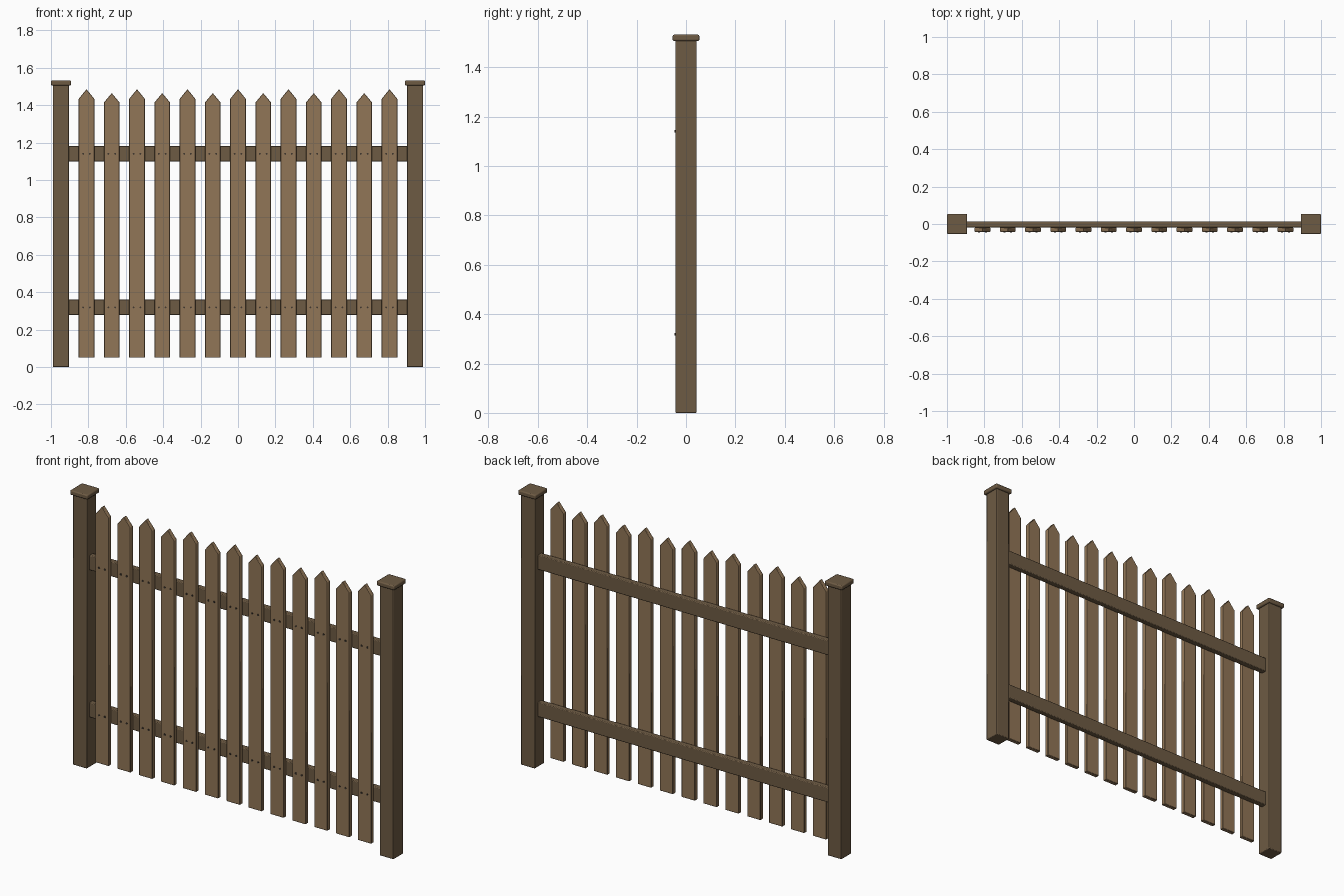
import bpy, bmesh, math
from mathutils import Matrix

if "Cube" in bpy.data.objects:
    bpy.data.objects.remove(bpy.data.objects["Cube"])


def material(name, rgb):
    m = bpy.data.materials.new(name)
    m.diffuse_color = (*rgb, 1)
    m.use_nodes = True
    m.node_tree.nodes["Principled BSDF"].inputs["Base Color"].default_value = m.diffuse_color
    return m


DARK = material("dark timber", (0.155, 0.104, 0.057))
LIGHT = material("light timber", (0.285, 0.182, 0.095))
NAIL = material("nail iron", (0.05, 0.038, 0.028))


def finish(name, bm, mat, bevel=0.0, segments=2):
    bmesh.ops.recalc_face_normals(bm, faces=bm.faces)
    me = bpy.data.meshes.new(name)
    bm.to_mesh(me)
    bm.free()
    me.materials.append(mat)
    ob = bpy.data.objects.new(name, me)
    bpy.context.collection.objects.link(ob)
    bpy.ops.object.select_all(action='DESELECT')
    ob.select_set(True)
    bpy.context.view_layer.objects.active = ob
    bpy.ops.object.shade_smooth_by_angle(angle=math.radians(50))
    if bevel:
        b = ob.modifiers.new("soft edges", 'BEVEL')
        b.width = bevel
        b.segments = segments
        b.limit_method = 'ANGLE'
    return ob


def box(name, x, y, z, mat, bevel, segments=2):
    """Box from (low, high) ranges on each axis."""
    bm = bmesh.new()
    bmesh.ops.create_cube(bm, size=1)
    for v in bm.verts:
        v.co = [(r[0] + r[1]) / 2 + c * (r[1] - r[0])
                for r, c in zip((x, y, z), v.co)]
    return finish(name, bm, mat, bevel, segments)


# Posts and caps
for side, cx in (("left", -0.946), ("right", 0.946)):
    box(side + "_post", (cx - 0.043, cx + 0.043), (-0.043, 0.043), (0, 1.51), DARK, 0.004)
    box(side + "_post_cap", (cx - 0.054, cx + 0.054), (-0.054, 0.054), (1.506, 1.532), DARK, 0.006)

# Horizontal rails
RAILS = (0.319, 1.14)
for name, z in zip(("lower_rail", "upper_rail"), RAILS):
    box(name, (-0.91, 0.91), (-0.019, 0.013), (z - 0.041, z + 0.041), DARK, 0.004)

# Pointed pickets, alternating in height, each with two nails per rail
BACK, FRONT, HALF = -0.019, -0.042, 0.0415
for i in range(13):
    cx = (i - 6) * 0.135
    tip = 1.485 if i % 2 == 0 else 1.465
    outline = [(-HALF, 0.05), (HALF, 0.05), (HALF, tip - 0.05), (0, tip), (-HALF, tip - 0.05)]
    bm = bmesh.new()
    face = bm.faces.new([bm.verts.new((cx + x, FRONT, z)) for x, z in outline])
    ext = bmesh.ops.extrude_face_region(bm, geom=[face])
    moved = [g for g in ext["geom"] if isinstance(g, bmesh.types.BMVert)]
    bmesh.ops.translate(bm, verts=moved, vec=(0, BACK - FRONT, 0))
    finish(f"picket_{i + 1}", bm, LIGHT, 0.002, 1)

    bm = bmesh.new()
    for z in RAILS:
        for dx in (-0.018, 0.018):
            place = Matrix.Translation((cx + dx, FRONT - 0.001, z)) @ Matrix.Rotation(math.pi / 2, 4, 'X')
            bmesh.ops.create_cone(bm, cap_ends=True, segments=10, radius1=0.005,
                                  radius2=0.005, depth=0.006, matrix=place)
    finish(f"picket_nails_{i + 1}", bm, NAIL)
